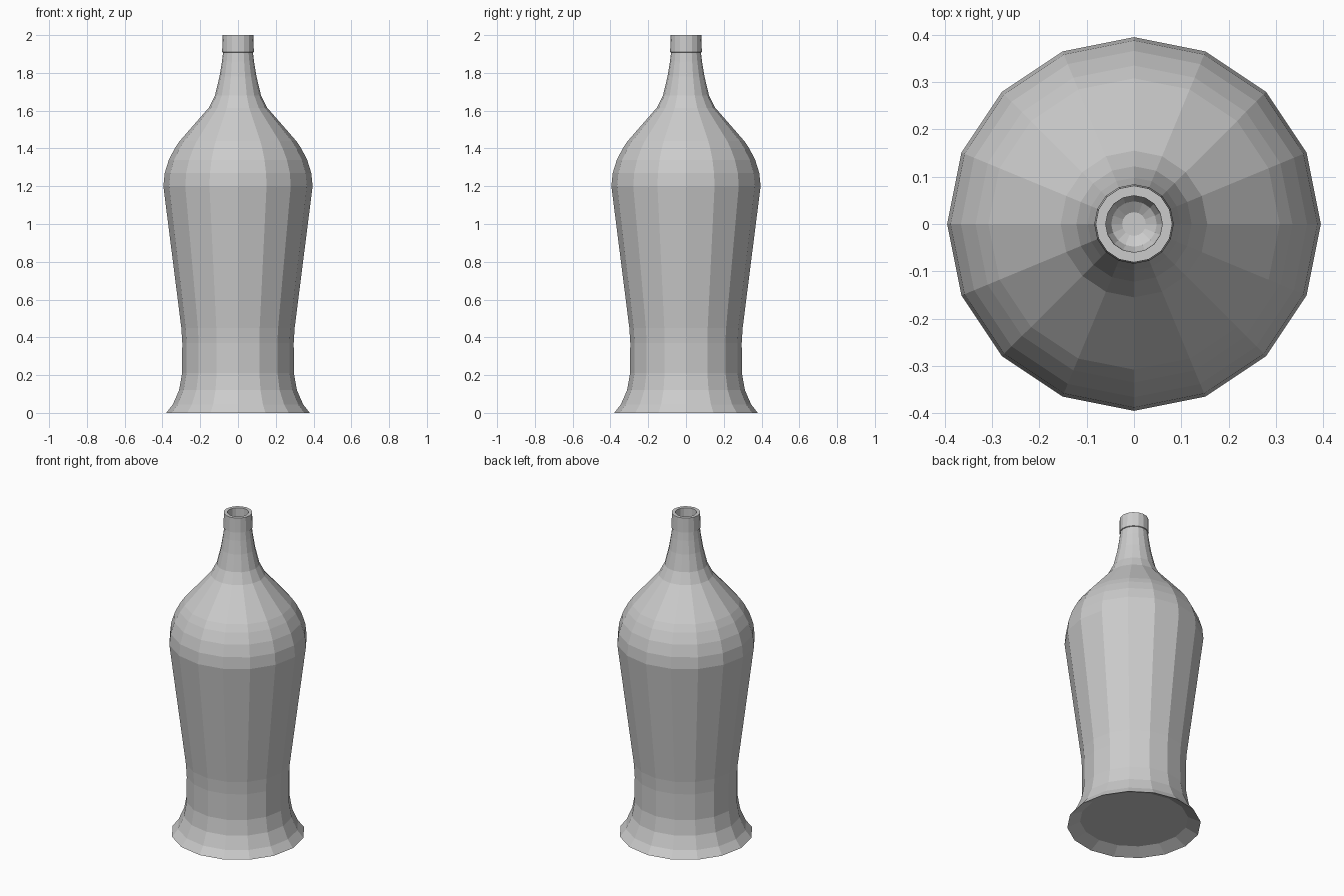
import bpy
import bmesh
from math import cos, sin, tau

if "Cube" in bpy.data.objects:
    bpy.data.objects.remove(bpy.data.objects["Cube"], do_unlink=True)

SIDES = 16

grey = bpy.data.materials.new("plain grey")
grey.use_nodes = True
colour = (0.6, 0.6, 0.6, 1)
grey.diffuse_color = colour
grey.node_tree.nodes["Principled BSDF"].inputs["Base Color"].default_value = colour


def lathe(name, profile):
    """Spin (radius, height) points around z, closing both ends with a flat cap."""
    bm = bmesh.new()
    rings = []
    for r, z in profile:
        rings.append([bm.verts.new((r * cos(tau * i / SIDES), r * sin(tau * i / SIDES), z))
                      for i in range(SIDES)])
    for low, high in zip(rings, rings[1:]):
        for i in range(SIDES):
            j = (i + 1) % SIDES
            bm.faces.new((low[i], low[j], high[j], high[i]))
    bm.faces.new(rings[0][::-1])
    bm.faces.new(rings[-1])
    bmesh.ops.recalc_face_normals(bm, faces=bm.faces)
    mesh = bpy.data.meshes.new(name)
    bm.to_mesh(mesh)
    bm.free()
    mesh.materials.append(grey)
    obj = bpy.data.objects.new(name, mesh)
    bpy.context.collection.objects.link(obj)
    return obj


# Recessed underside and flared foot
underside = [(0.307, 0.035)]
foot = [(0.38, 0), (0.345, 0.045), (0.312, 0.12), (0.296, 0.21)]
# Tapered body and rounded shoulder
body = [(0.295, 0.37), (0.3, 0.45), (0.395, 1.2)]
shoulder = [(0.388, 1.27), (0.366, 1.34), (0.335, 1.4), (0.308, 1.44)]
# Neck, collar around the mouth, and the rounded hollow inside
neck = [(0.155, 1.615), (0.122, 1.68), (0.098, 1.78), (0.085, 1.86), (0.079, 1.908)]
collar = [(0.084, 1.91), (0.081, 2), (0.06, 2)]
hollow = [(0.059, 1.91), (0.048, 1.885), (0.025, 1.87)]

lathe("bottle", underside + foot + body + shoulder + neck + collar + hollow)
